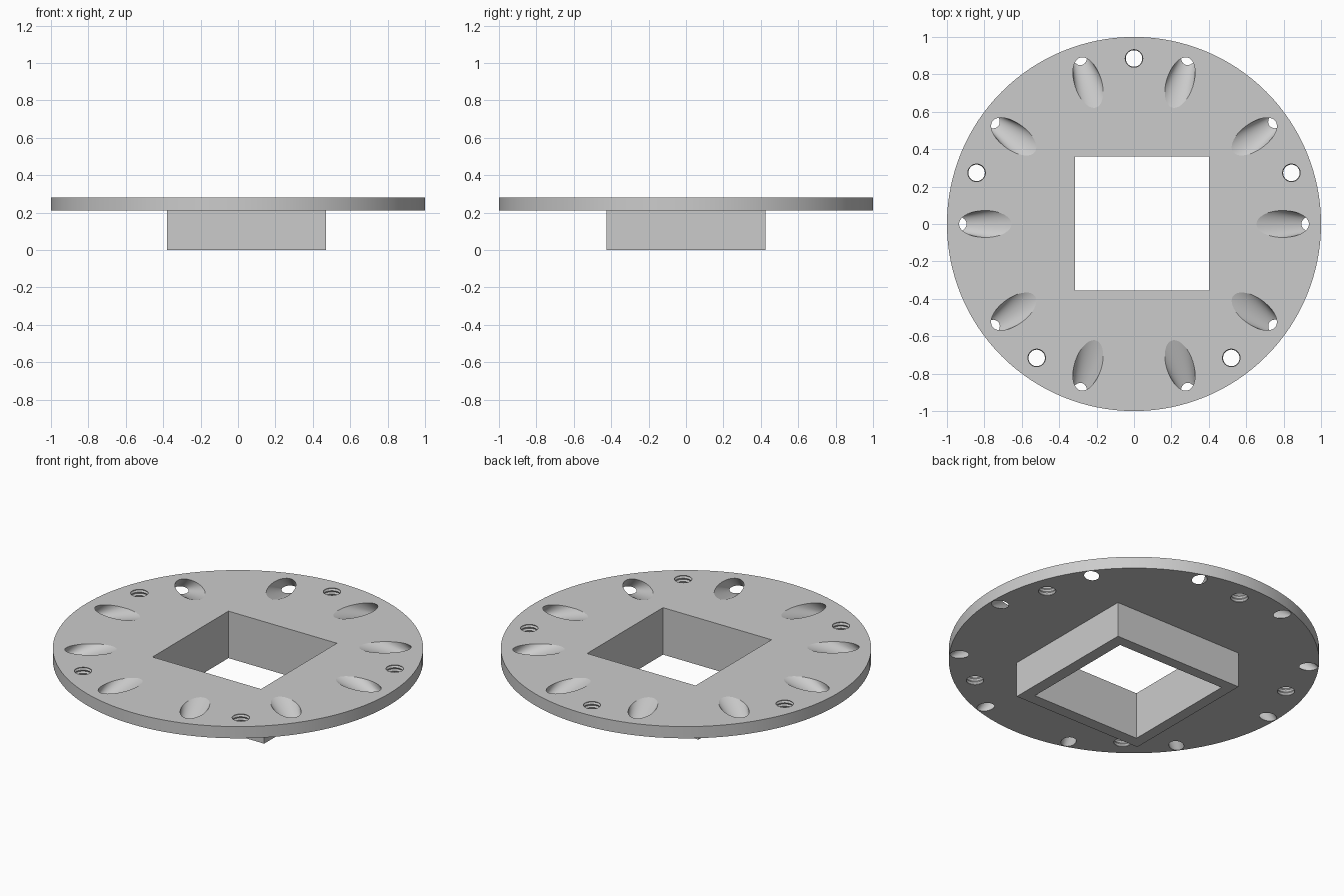
import bpy, bmesh
from math import radians, cos, sin, tau
from mathutils import Matrix

if "Cube" in bpy.data.objects:
    bpy.data.objects.remove(bpy.data.objects["Cube"], do_unlink=True)

BOTTOM, TOP = 0.21, 0.28

grey = bpy.data.materials.new("plain grey")
grey.use_nodes = True
grey.diffuse_color = (0.6, 0.6, 0.6, 1)
grey.node_tree.nodes["Principled BSDF"].inputs["Base Color"].default_value = (0.6, 0.6, 0.6, 1)


def loft(bm, rings, angle=0, segments=64):
    """Closed solid through horizontal ellipses (centre, radial, across, z), turned about z."""
    turn = Matrix.Rotation(radians(angle), 4, 'Z')
    loops = []
    for c, rx, ry, z in rings:
        loop = [bm.verts.new((c + rx * cos(tau * i / segments), ry * sin(tau * i / segments), z))
                for i in range(segments)]
        bmesh.ops.transform(bm, matrix=turn, verts=loop)
        loops.append(loop)
    for low, high in zip(loops, loops[1:]):
        for i in range(segments):
            j = (i + 1) % segments
            bm.faces.new((low[i], low[j], high[j], high[i]))
    bm.faces.new(loops[0][::-1])
    bm.faces.new(loops[-1])


def box(bm, x0, x1, y0, y1, z0, z1):
    verts = bmesh.ops.create_cube(bm, size=1)["verts"]
    bmesh.ops.scale(bm, vec=(x1 - x0, y1 - y0, z1 - z0), verts=verts)
    bmesh.ops.translate(bm, vec=((x0 + x1) / 2, (y0 + y1) / 2, (z0 + z1) / 2), verts=verts)


def finish(name, bm):
    bmesh.ops.recalc_face_normals(bm, faces=bm.faces)
    mesh = bpy.data.meshes.new(name)
    bm.to_mesh(mesh)
    bm.free()
    mesh.materials.append(grey)
    obj = bpy.data.objects.new(name, mesh)
    bpy.context.collection.objects.link(obj)
    return obj


def combine(target, tool, operation):
    mod = target.modifiers.new(operation.lower(), 'BOOLEAN')
    mod.operation, mod.object, mod.solver = operation, tool, 'EXACT'
    bpy.context.view_layer.objects.active = target
    bpy.ops.object.modifier_apply(modifier=mod.name)
    bpy.data.objects.remove(tool, do_unlink=True)


# Round plate
bm = bmesh.new()
loft(bm, [(0, 1, 1, BOTTOM), (0, 1, 1, TOP)], segments=128)
flange = finish("flange_plate", bm)

# Square collar under the plate, slightly off centre
bm = bmesh.new()
box(bm, -0.38, 0.47, -0.425, 0.425, 0, BOTTOM + 0.03)
combine(flange, finish("square_collar", bm), 'UNION')

# Square opening through plate and collar
bm = bmesh.new()
box(bm, -0.315, 0.40, -0.355, 0.36, -0.1, 0.4)
combine(flange, finish("square_opening", bm), 'DIFFERENCE')

# Ten slanted tapering slots and five ridged screw holes
bm = bmesh.new()
for k in range(10):
    rings = []
    for t in (-0.2, 1.2):
        rings.append((0.945 - 0.15 * t, 0.05 + 0.09 * t, 0.04 + 0.032 * t,
                      BOTTOM + (TOP - BOTTOM) * t))
    loft(bm, rings, 36 * k)
for k in range(5):
    rings = []
    for i in range(9):
        r = 0.050 if i % 2 else 0.044
        rings.append((0.885, r, r, BOTTOM - 0.005 + 0.01 * i))
    loft(bm, rings, 18 + 72 * k, 40)
combine(flange, finish("slots_and_screw_holes", bm), 'DIFFERENCE')

# Smooth the round walls, keep the rims crisp
bpy.ops.object.select_all(action='DESELECT')
flange.select_set(True)
bpy.context.view_layer.objects.active = flange
bpy.ops.object.shade_smooth_by_angle(angle=radians(12))
